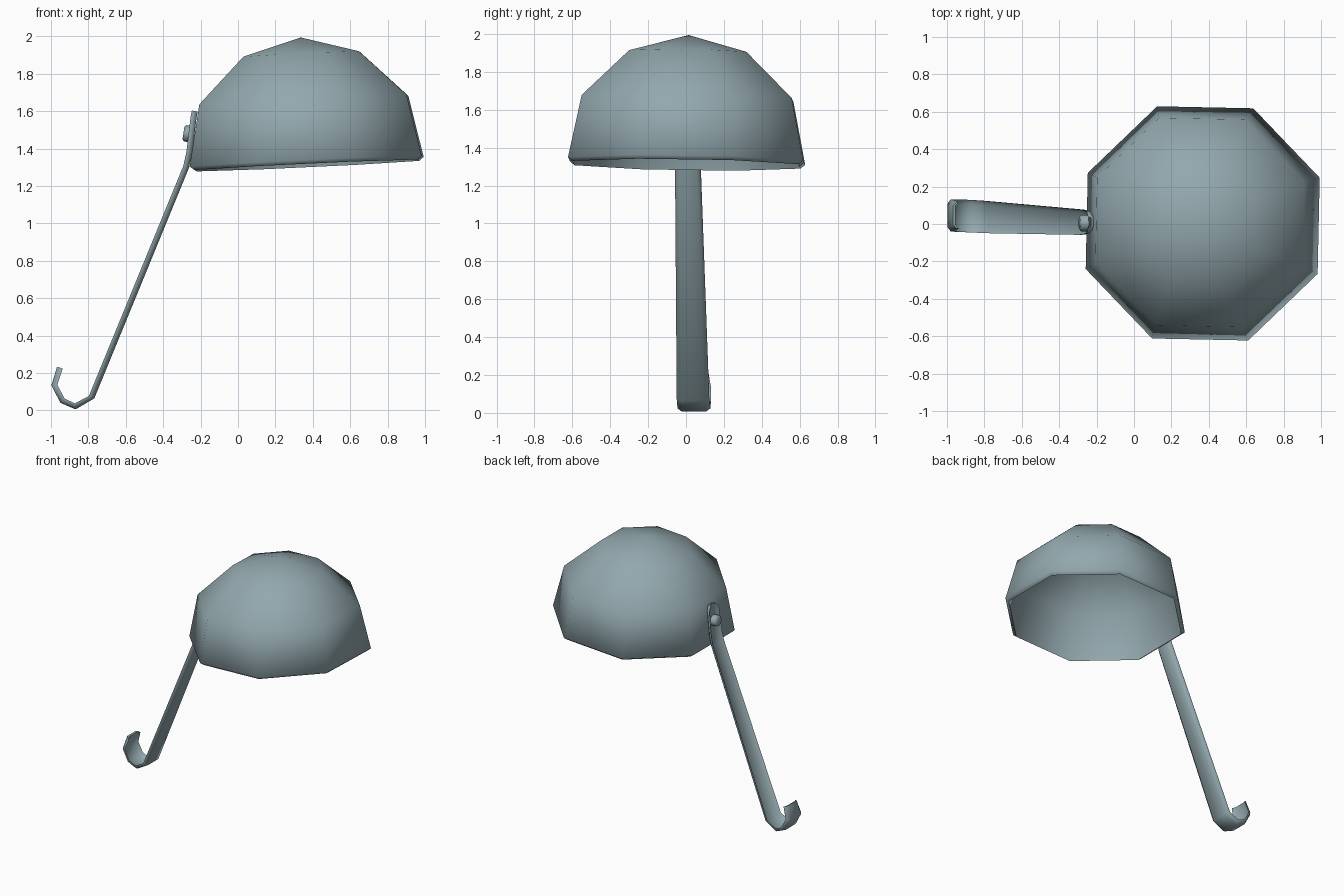
import bpy, bmesh, math
from mathutils import Vector, Matrix

cube = bpy.data.objects.get("Cube")
if cube:
    bpy.data.objects.remove(cube, do_unlink=True)

steel = bpy.data.materials.new("blue grey steel")
steel.use_nodes = True
COLOUR = (0.29, 0.39, 0.42, 1)
steel.diffuse_color = COLOUR
steel.node_tree.nodes["Principled BSDF"].inputs["Base Color"].default_value = COLOUR


def finish(bm, name, angle=60):
    bmesh.ops.recalc_face_normals(bm, faces=bm.faces)
    mesh = bpy.data.meshes.new(name)
    bm.to_mesh(mesh)
    bm.free()
    obj = bpy.data.objects.new(name, mesh)
    bpy.context.collection.objects.link(obj)
    mesh.materials.append(steel)
    bpy.ops.object.select_all(action='DESELECT')
    obj.select_set(True)
    bpy.context.view_layer.objects.active = obj
    bpy.ops.object.shade_smooth_by_angle(angle=math.radians(angle))
    return obj


def bridge(bm, a, b):
    n = len(a)
    for i in range(n):
        bm.faces.new((a[i], a[(i + 1) % n], b[(i + 1) % n], b[i]))


# Upturned eight-sided bowl: outer wall, rim and inner wall in one closed shell
SIDES = 8
outer = [(0.335, 0.59), (0.60, 0.345), (0.672, 0.015)]
inner = [(0.645, -0.005), (0.572, 0.335), (0.32, 0.565)]
bm = bmesh.new()
rings = [[bm.verts.new((r * math.cos(a), r * math.sin(a), z))
          for a in (math.radians(21.3) + math.tau * i / SIDES for i in range(SIDES))]
         for r, z in outer + inner]
for a, b in zip(rings, rings[1:]):
    bridge(bm, a, b)
for ring, z in ((rings[0], 0.68), (rings[-1], 0.655)):
    apex = bm.verts.new((0, 0, z))
    for i in range(SIDES):
        bm.faces.new((ring[i], ring[(i + 1) % SIDES], apex))
bowl = finish(bm, "bowl", 75)
bowl.matrix_world = (Matrix.Translation((0.368, 0.003, 1.315))
                     @ Matrix.Rotation(math.radians(-2.7), 4, 'Y')
                     @ Matrix.Rotation(math.radians(-0.9), 4, 'X'))

# Handle and hook: a shallow channel swept along a path (x, z, centre y, half width)
path = [(-0.228, 1.60, 0.01, 0.03), (-0.235, 1.565, 0.01, 0.06),
        (-0.257, 1.38, 0.01, 0.066), (-0.275, 1.30, 0.01, 0.068),
        (-0.78, 0.07, 0.037, 0.086), (-0.87, 0.019, 0.042, 0.087),
        (-0.94, 0.05, 0.044, 0.087), (-0.985, 0.135, 0.046, 0.086),
        (-0.955, 0.23, 0.046, 0.07)]
THICK = 0.007
section = [(-1, 0.012), (-0.72, -0.006), (0.72, -0.006), (1, 0.012)]
bm = bmesh.new()
loops = []
for i, (x, z, y, half) in enumerate(path):
    p, q = path[max(i - 1, 0)], path[min(i + 1, len(path) - 1)]
    along = Vector((q[0] - p[0], 0, q[1] - p[1])).normalized()
    up = Vector((along.z, 0, -along.x))
    centre = Vector((x, y, z))
    points = [(u, v - THICK) for u, v in section] + [(u, v + THICK) for u, v in reversed(section)]
    loops.append([bm.verts.new(centre + Vector((0, u * half, 0)) + up * v) for u, v in points])
for a, b in zip(loops, loops[1:]):
    bridge(bm, a, b)
for end in (loops[0], loops[-1]):
    for k in range(3):
        bm.faces.new((end[k], end[k + 1], end[6 - k], end[7 - k]))
finish(bm, "handle_with_hook", 62)

# Rivet with a softly domed head, fixing the handle to the bowl
bm = bmesh.new()
rings = [[bm.verts.new((r * math.cos(math.tau * i / SIDES), r * math.sin(math.tau * i / SIDES), z))
          for i in range(SIDES)] for r, z in ((0.044, -0.03), (0.044, 0.012), (0.034, 0.022))]
for a, b in zip(rings, rings[1:]):
    bridge(bm, a, b)
bm.faces.new(rings[0])
bm.faces.new(rings[-1])
rivet = finish(bm, "rivet", 60)
rivet.matrix_world = (Matrix.Translation((-0.27, 0.005, 1.48))
                      @ Vector((-1, 0, 0.15)).to_track_quat('Z', 'Y').to_matrix().to_4x4())
